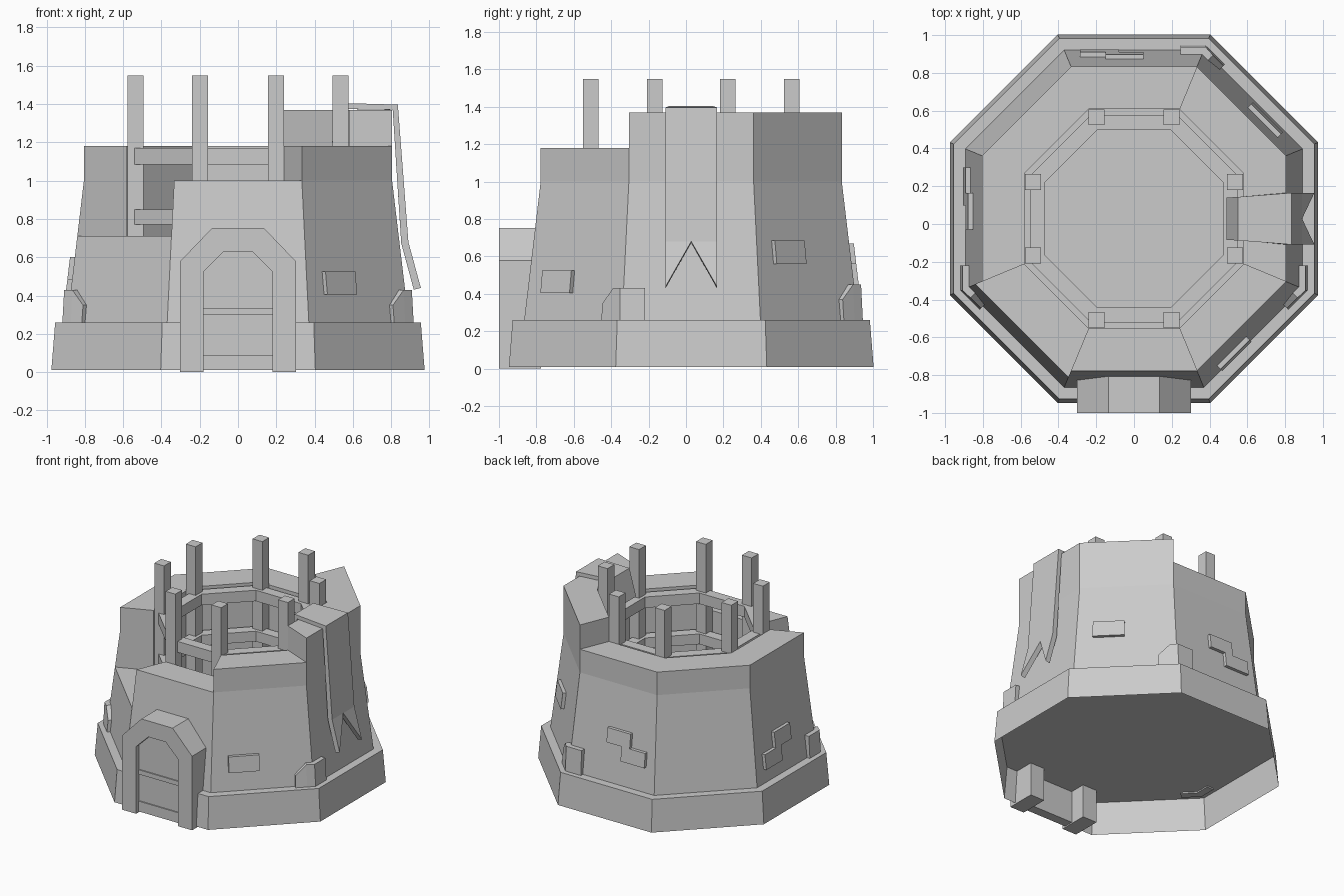
import bpy, bmesh, math
from mathutils import Vector

if "Cube" in bpy.data.objects:
    bpy.data.objects.remove(bpy.data.objects["Cube"])

stone = bpy.data.materials.new("grey stone")
GREY = (0.6, 0.6, 0.6, 1)
stone.diffuse_color = GREY
stone.use_nodes = True
stone.node_tree.nodes["Principled BSDF"].inputs["Base Color"].default_value = GREY

CY = 0.028                       # tower axis
T = math.tan(math.pi / 8)        # octagon half side per apothem
LEDGE, KNEE = 0.26, 1.0


def make(name, verts, faces, fix=True):
    mesh = bpy.data.meshes.new(name)
    mesh.from_pydata(verts, [], faces)
    bm = bmesh.new()
    bm.from_mesh(mesh)
    if fix:
        bmesh.ops.recalc_face_normals(bm, faces=bm.faces)
    bm.to_mesh(mesh)
    bm.free()
    mesh.materials.append(stone)
    ob = bpy.data.objects.new(name, mesh)
    bpy.context.scene.collection.objects.link(ob)
    return ob


def loft(name, loops, bottom=True, top=True, closed=False):
    """Bridge equal loops of points, optionally capped or closed into a ring."""
    n, m = len(loops[0]), len(loops)
    faces = []
    for j in range(m if closed else m - 1):
        a, b = j * n, (j + 1) % m * n
        faces += [(a + i, a + (i + 1) % n, b + (i + 1) % n, b + i) for i in range(n)]
    if bottom and not closed:
        faces.append(tuple(reversed(range(n))))
    if top and not closed:
        faces.append(tuple(range((m - 1) * n, m * n)))
    return make(name, [p for loop in loops for p in loop], faces)


def on_face(k, d, s, z):
    """Point at distance d from the axis and s along octagon side k."""
    a = k * math.pi / 4
    return Vector((d * math.cos(a) - s * math.sin(a),
                   CY + d * math.sin(a) + s * math.cos(a), z))


def octagon(d, z):
    return [on_face(k, d, d * T, z) for k in range(8)]


def wall_at(z):
    return 0.893 - 0.088 * min((z - LEDGE) / (KNEE - LEDGE), 1)


def box(name, x, y, z):
    return loft(name, [[(x[0], y[0], h), (x[1], y[0], h), (x[1], y[1], h), (x[0], y[1], h)]
                       for h in z])


# Plinth, open underneath, its top doubling as the floor
loft("plinth", [octagon(0.975, 0.01), octagon(0.955, LEDGE)], bottom=False)

# Thick ruined wall, one segment per side, each with its own height
heights = [1.37, 1.37, 1.18, 1.18, 1.18, 0.71, 1.0, 1.18]
for k, top in enumerate(heights):
    levels = [LEDGE] + ([KNEE] if top > KNEE else []) + [top]
    loops = []
    for z in levels:
        o, i = wall_at(z), 0.58
        loops.append([on_face(k, o, -o * T, z), on_face(k, o, o * T, z),
                      on_face(k, i, i * T, z), on_face(k, i, -i * T, z)])
    loft(f"wall_{k}", loops, bottom=False)

# Inner timber ring beams
for name, low, high in (("lower_ring_beam", 0.77, 0.85), ("upper_ring_beam", 1.085, 1.17)):
    loft(name, [octagon(0.47, low), octagon(0.55, low), octagon(0.55, high),
                octagon(0.47, high)], closed=True)

# Upright posts near the inner corners
P = 0.042
for i, (px, py) in enumerate([(0.198, 0.537), (0.535, 0.195)]):
    for sx in (-1, 1):
        for sy in (-1, 1):
            x, y = sx * px, CY + sy * py
            box(f"post_{i}_{sx}_{sy}", (x - P, x + P), (y - P, y + P), (LEDGE, 1.55))


# Gate surround: faceted arch outline swept between outer and inner edge
def arch(w, shoulder, cap, top, y, base=0.0):
    return [(-w, y, base), (-w, y, shoulder), (-cap, y, top),
            (cap, y, top), (w, y, shoulder), (w, y, base)]


outer, inner = (0.303, 0.578, 0.135, 0.753), (0.18, 0.525, 0.075, 0.628)
FRONT, BACK = -1.0, -0.775
sections = zip(arch(*outer, FRONT), arch(*inner, FRONT), arch(*inner, BACK), arch(*outer, BACK))
loft("gate_surround", [list(s) for s in sections])
loft("gate_door", [arch(*inner, -0.965, 0.01), arch(*inner, -0.9, 0.01)])
for name, z in (("door_bottom_rail", (0.01, 0.09)), ("door_middle_rail", (0.30, 0.335))):
    box(name, (-0.18, 0.18), (-0.974, -0.96), z)


# Protruding bricks following the slope of the wall
def brick(name, k, s, z):
    loops = []
    for h in z:
        d = wall_at(h)
        loops.append([on_face(k, d - 0.03, s[0], h), on_face(k, d + 0.025, s[0], h),
                      on_face(k, d + 0.025, s[1], h), on_face(k, d - 0.03, s[1], h)])
    loft(name, loops)


brick("brick_front_left", 7, (-0.24, -0.02), (0.405, 0.525))
brick("brick_back_left", 1, (-0.235, -0.01), (0.56, 0.685))
brick("brick_back_upper", 2, (-0.05, 0.15), (0.56, 0.67))
brick("brick_back_lower", 2, (0.08, 0.285), (0.45, 0.56))
brick("brick_right_upper", 4, (-0.137, 0.058), (0.48, 0.6))
brick("brick_right_lower", 4, (-0.272, -0.07), (0.365, 0.48))


# Corner stones standing on the ledge, wrapped round an octagon corner
def corner_stone(name, k, side, top):
    c = 0.91 * T
    plan = [(k, c - 0.13, top), (k, c, top),
            (k + side, 0.06 - c, top), (k + side, 0.14 - c, top - 0.08)]
    loops = []
    for face, s, h in plan:
        o, i = 0.918, 0.86
        # the corner itself follows the mitre on both skins
        so, si = (o * T, i * T) if s == c else (s, s)
        loops.append([on_face(face, o, side * so, LEDGE - 0.01),
                      on_face(face, o - 0.01, side * so, h),
                      on_face(face, i, side * si, h),
                      on_face(face, i, side * si, LEDGE - 0.01)])
    loft(name, loops)


corner_stone("corner_stone_left", 0, -1, 0.43)
corner_stone("corner_stone_right", 4, 1, 0.43)
corner_stone("corner_stone_back", 2, -1, 0.45)

# Swallowtail banner draped over the left wall
path = [(0.49, 1.2, 0.112), (0.55, 1.405, 0.115), (0.835, 1.397, 0.137), (0.89, 0.68, 0.137)]
verts = [(x, CY + f * w, z) for x, z, w in path for f in (-1, 0, 1)]
faces = [(r + c, r + c + 3, r + c + 4, r + c + 1) for r in (0, 3, 6) for c in (0, 1)]
verts += [(0.955, CY - 0.137, 0.44), (0.955, CY + 0.137, 0.44)]
faces += [(9, 12, 10), (10, 13, 11)]
banner = make("banner", verts, faces, fix=False)
thick = banner.modifiers.new("thickness", "SOLIDIFY")
thick.thickness = 0.038
thick.offset = -1
